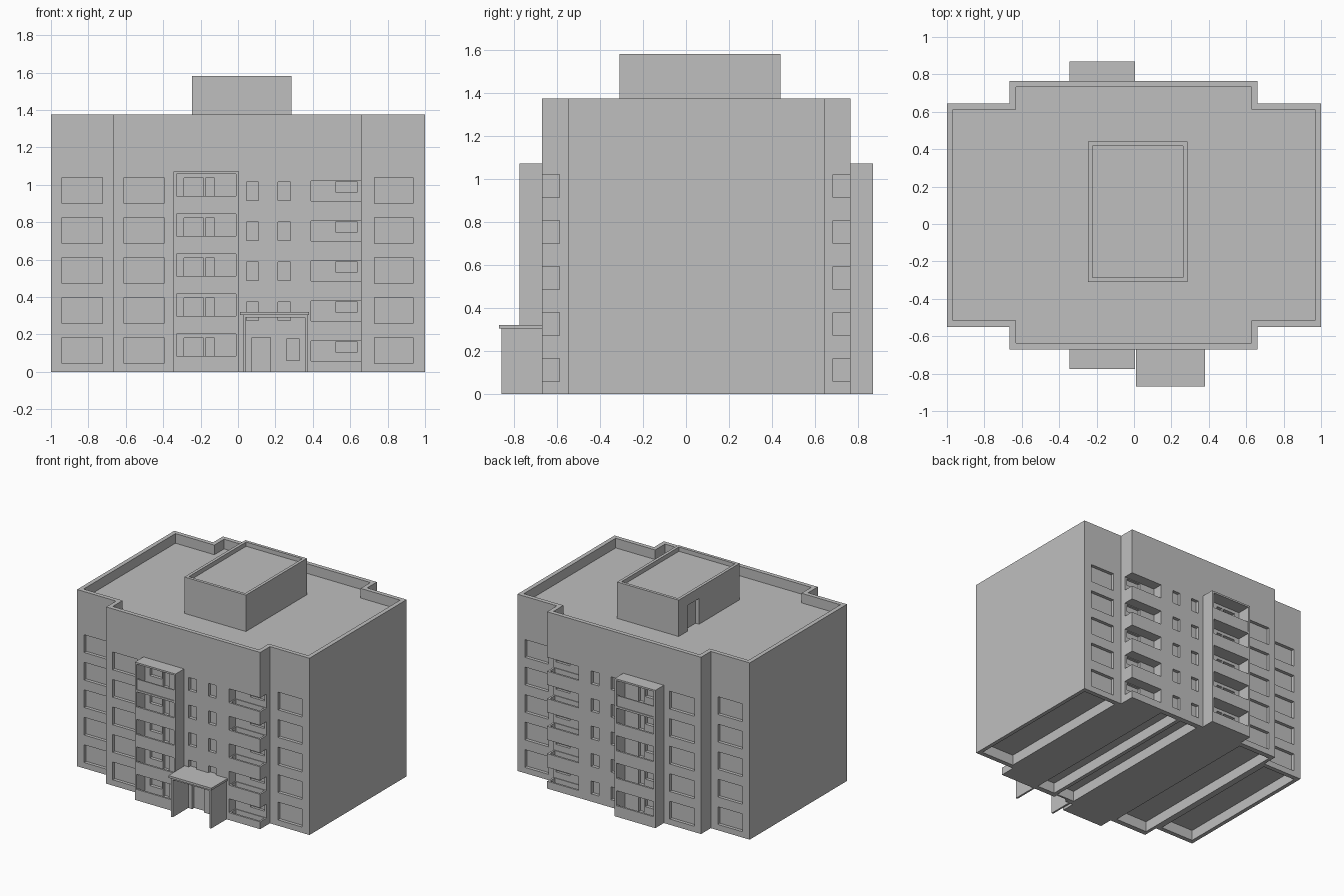
import bpy
import bmesh

if "Cube" in bpy.data.objects:
    bpy.data.objects.remove(bpy.data.objects["Cube"], do_unlink=True)

grey = bpy.data.materials.new("concrete_grey")
grey.use_nodes = True
grey.diffuse_color = (0.52, 0.52, 0.52, 1)
grey.node_tree.nodes["Principled BSDF"].inputs["Base Color"].default_value = (0.52, 0.52, 0.52, 1)

MID = 0.0475        # the back facade mirrors the front about this y
FLOOR = 0.214       # storey height
ROOF, DECK = 1.375, 1.30
FRONT, WING = -0.67, -0.55


def finish(name, bm):
    bmesh.ops.recalc_face_normals(bm, faces=bm.faces)
    mesh = bpy.data.meshes.new(name)
    bm.to_mesh(mesh)
    bm.free()
    mesh.materials.append(grey)
    obj = bpy.data.objects.new(name, mesh)
    bpy.context.scene.collection.objects.link(obj)
    return obj


def boxes(name, spans):
    """One mesh of boxes, each given as (x0, x1, y0, y1, z0, z1)."""
    bm = bmesh.new()
    for x0, x1, y0, y1, z0, z1 in spans:
        verts = bmesh.ops.create_cube(bm, size=1)["verts"]
        for v in verts:
            v.co.x = x1 if v.co.x > 0 else x0
            v.co.y = y1 if v.co.y > 0 else y0
            v.co.z = z1 if v.co.z > 0 else z0
    return finish(name, bm)


def cross(name, inset, z0, z1):
    """Cross-shaped plan: two wings and a deeper middle."""
    i = inset
    half = [(-1 + i, WING + i), (-0.665 + i, WING + i), (-0.665 + i, FRONT + i),
            (0.66 - i, FRONT + i), (0.66 - i, WING + i), (1 - i, WING + i)]
    plan = half + [(x, 2 * MID - y) for x, y in reversed(half)]
    bm = bmesh.new()
    face = bm.faces.new([bm.verts.new((x, y, z0)) for x, y in plan])
    top = bmesh.ops.extrude_face_region(bm, geom=[face])["geom"]
    bmesh.ops.translate(bm, vec=(0, 0, z1 - z0),
                        verts=[g for g in top if isinstance(g, bmesh.types.BMVert)])
    return finish(name, bm)


def cut(obj, cutter):
    cutter.hide_render = True
    mod = obj.modifiers.new("cut", "BOOLEAN")
    mod.operation = "DIFFERENCE"
    mod.solver = "EXACT"
    mod.object = cutter
    bpy.context.view_layer.objects.active = obj
    bpy.ops.object.modifier_apply(modifier=mod.name)
    bpy.data.objects.remove(cutter, do_unlink=True)


def side(back, x0, x1, y0, y1, z0, z1):
    """Place a front box, or its mirror on the back."""
    if back:
        y0, y1 = 2 * MID - y1, 2 * MID - y0
    return (x0, x1, y0, y1, z0, z1)


# Openings in the main walls, storey by storey
openings, balcony_wells = [], []
for back in (False, True):
    for level in range(5):
        z = level * FLOOR

        def recess(x0, x1, wall, z0, z1, depth=0.025):
            openings.append(side(back, x0, x1, wall - 0.05, wall + depth, z + z0, z + z1))

        recess(-0.94, -0.725, WING, 0.045, 0.183)
        recess(0.73, 0.935, WING, 0.045, 0.183)
        recess(-0.61, -0.395, FRONT, 0.045, 0.183)
        # windows and doors behind the loggias
        recess(-0.29, -0.185, FRONT, 0.085, 0.18)
        recess(-0.175, -0.125, FRONT, 0.03, 0.18)
        # stairwell windows, or the entrance at ground level
        if level or back:
            recess(0.045, 0.11, FRONT, 0.06, 0.16)
            recess(0.215, 0.28, FRONT, 0.06, 0.16)
        else:
            recess(0.075, 0.175, FRONT, -0.02, 0.185)
            recess(0.26, 0.33, FRONT, 0.06, 0.175)
        # corner balconies, open on two sides
        openings.append(side(back, 0.39, 0.70, FRONT - 0.05, -0.59, z + 0.057, z + 0.165))
        balcony_wells.append(side(back, 0.40, 0.645, -0.655, -0.595, z + 0.02, z + 0.10))
        balcony_wells.append(side(back, 0.52, 0.64, -0.592, -0.57, z + 0.105, z + 0.16))

# Open underside between the lower walls
underside = [(0.69, 0.97, -0.515, 0.61, -0.05, 0.08),
             (-0.97, -0.69, -0.515, 0.61, -0.05, 0.08),
             (-0.64, -0.37, -0.63, 0.725, -0.05, 0.08),
             (0.03, 0.18, -0.63, 0.725, -0.05, 0.08),
             (0.21, 0.36, -0.63, 0.725, -0.05, 0.08)]

building = cross("main_building", 0, 0, ROOF)
cut(building, cross("roof_cutter", 0.033, DECK, ROOF + 0.1))
cut(building, boxes("opening_cutter", openings))
cut(building, boxes("well_cutter", balcony_wells))
cut(building, boxes("underside_cutter", underside))

# Loggia towers, front and back
for back in (False, True):
    tower = boxes("back_loggia" if back else "front_loggia",
                  [side(back, -0.345, 0.005, -0.775, FRONT, 0, 1.072)])
    rooms = [side(back, -0.33, -0.01, -0.76, FRONT + 0.05, i * FLOOR + 0.025, i * FLOOR + 0.203)
             for i in range(5)]
    gaps = [side(back, -0.33, -0.01, -0.85, -0.75, i * FLOOR + 0.085, i * FLOOR + 0.2025)
            for i in range(5)]
    panel = [side(back, -0.33, -0.01, -0.85, -0.77, 0.86, 0.96)]
    cut(tower, boxes("room_cutter", rooms))
    cut(tower, boxes("gap_cutter", gaps))
    cut(tower, boxes("panel_cutter", panel))

# Entrance porch
boxes("porch_walls", [(x, x + 0.014, -0.86, FRONT, 0, 0.305) for x in (0.027, 0.357)])
boxes("porch_lintel", [(0.041, 0.357, -0.86, -0.845, 0.29, 0.305)])
boxes("porch_canopy", [(0.01, 0.38, -0.87, -0.65, 0.303, 0.32)])

# Roof house with its own parapet and a door
house = boxes("roof_house", [(-0.245, 0.285, -0.31, 0.44, DECK - 0.01, 1.583)])
cut(house, boxes("house_roof_cutter", [(-0.222, 0.262, -0.287, 0.417, 1.55, 1.65)]))
cut(house, boxes("house_door_cutter", [(-0.3, -0.215, 0.19, 0.33, DECK, 1.5)]))
